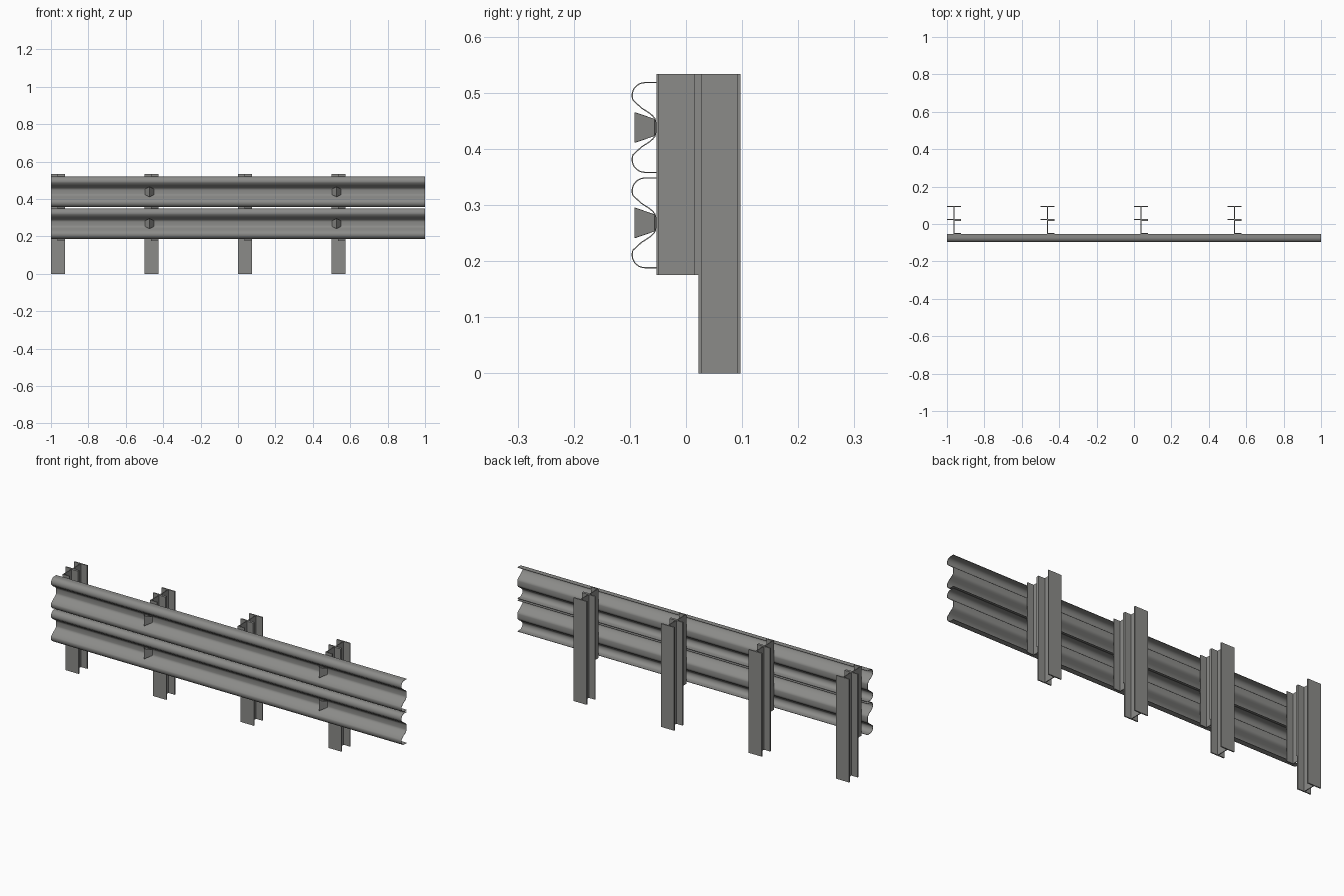
import bpy, bmesh, math
from mathutils import Vector

cube = bpy.data.objects.get("Cube")
if cube:
    bpy.data.objects.remove(cube, do_unlink=True)


def make_material(name, colour):
    mat = bpy.data.materials.new(name)
    mat.use_nodes = True
    mat.diffuse_color = colour
    mat.node_tree.nodes["Principled BSDF"].inputs["Base Color"].default_value = colour
    return mat


STEEL = make_material("galvanised grey", (0.26, 0.26, 0.25, 1))


def extrude_outline(name, outline, direction):
    """Extrude a closed 3D outline into a solid object."""
    bm = bmesh.new()
    face = bm.faces.new([bm.verts.new(p) for p in outline])
    result = bmesh.ops.extrude_face_region(bm, geom=[face])
    moved = [v for v in result["geom"] if isinstance(v, bmesh.types.BMVert)]
    bmesh.ops.translate(bm, verts=moved, vec=Vector(direction))
    bmesh.ops.recalc_face_normals(bm, faces=bm.faces)
    mesh = bpy.data.meshes.new(name)
    bm.to_mesh(mesh)
    bm.free()
    mesh.materials.append(STEEL)
    obj = bpy.data.objects.new(name, mesh)
    bpy.context.collection.objects.link(obj)
    return obj


def smooth(obj):
    bpy.ops.object.select_all(action="DESELECT")
    obj.select_set(True)
    bpy.context.view_layer.objects.active = obj
    bpy.ops.object.shade_smooth_by_angle(angle=math.radians(35))


def upper_half_wave():
    """(y, height above rail centre) from the top lip down to the valley."""
    pts = [(-0.053, 0.081), (-0.066, 0.081)]
    r = 0.024
    for i in range(9):
        a = math.radians(90 + i * 14)
        pts.append((-0.073 + r * math.cos(a), 0.057 + r * math.sin(a)))
    return pts + [(-0.080, 0.034), (-0.066, 0.025), (-0.060, 0.020),
                  (-0.056, 0.015), (-0.055, 0.010)]


def offset(pts, t):
    """Shift an open profile sideways by the sheet thickness."""
    out = []
    for i, p in enumerate(pts):
        a, b = Vector(pts[max(i - 1, 0)]), Vector(pts[min(i + 1, len(pts) - 1)])
        d = (b - a).normalized()
        out.append((p[0] - d.y * t, p[1] + d.x * t))
    return out


# Two wave-shaped rails
half = upper_half_wave()
wave = half + [(y, -z) for y, z in reversed(half)]
sheet = wave + offset(wave, 0.002)[::-1]
RAILS = {"lower": 0.268, "upper": 0.438}
for label, height in RAILS.items():
    rail = extrude_outline(label + "_rail", [(-1, y, height + z) for y, z in sheet], (2, 0, 0))
    smooth(rail)

# I-section posts with a C-section spacer in front of each
HALF, T, WEB = 0.0375, 0.006, 0.002
for n in range(4):
    x = -0.9625 + 0.5 * n
    right = [(HALF, 0.022), (HALF, 0.022 + T), (WEB, 0.022 + T),
             (WEB, 0.097 - T), (HALF, 0.097 - T), (HALF, 0.097)]
    section = right + [(-px, y) for px, y in reversed(right)]
    extrude_outline(f"post_{n + 1}", [(x + px, y, 0) for px, y in section], (0, 0, 0.533))

    channel = [(-WEB, -0.053), (HALF, -0.053), (HALF, -0.048), (WEB, -0.048),
               (WEB, 0.015), (HALF, 0.015), (HALF, 0.022), (-WEB, 0.022)]
    extrude_outline(f"spacer_{n + 1}", [(x + px, y, 0.175) for px, y in channel], (0, 0, 0.358))


def make_reflector(name, x, z):
    """Wedge bracket: tall ridge in front, shorter edges at the rail valley."""
    bm = bmesh.new()
    ridge = [bm.verts.new((x, -0.091, z + s * 0.027)) for s in (1, -1)]
    for side in (-1, 1):
        edge = [bm.verts.new((x + side * 0.024, -0.056, z + s * 0.015)) for s in (-1, 1)]
        bm.faces.new(ridge + edge)
    bmesh.ops.recalc_face_normals(bm, faces=bm.faces)
    mesh = bpy.data.meshes.new(name)
    bm.to_mesh(mesh)
    bm.free()
    mesh.materials.append(STEEL)
    obj = bpy.data.objects.new(name, mesh)
    bpy.context.collection.objects.link(obj)
    solid = obj.modifiers.new("thickness", "SOLIDIFY")
    solid.thickness = 0.002
    solid.offset = 0


# Reflector brackets in the rail valleys
for side, x in (("right", -0.473), ("left", 0.527)):
    for label, height in RAILS.items():
        make_reflector(f"{label}_{side}_reflector", x, height)
